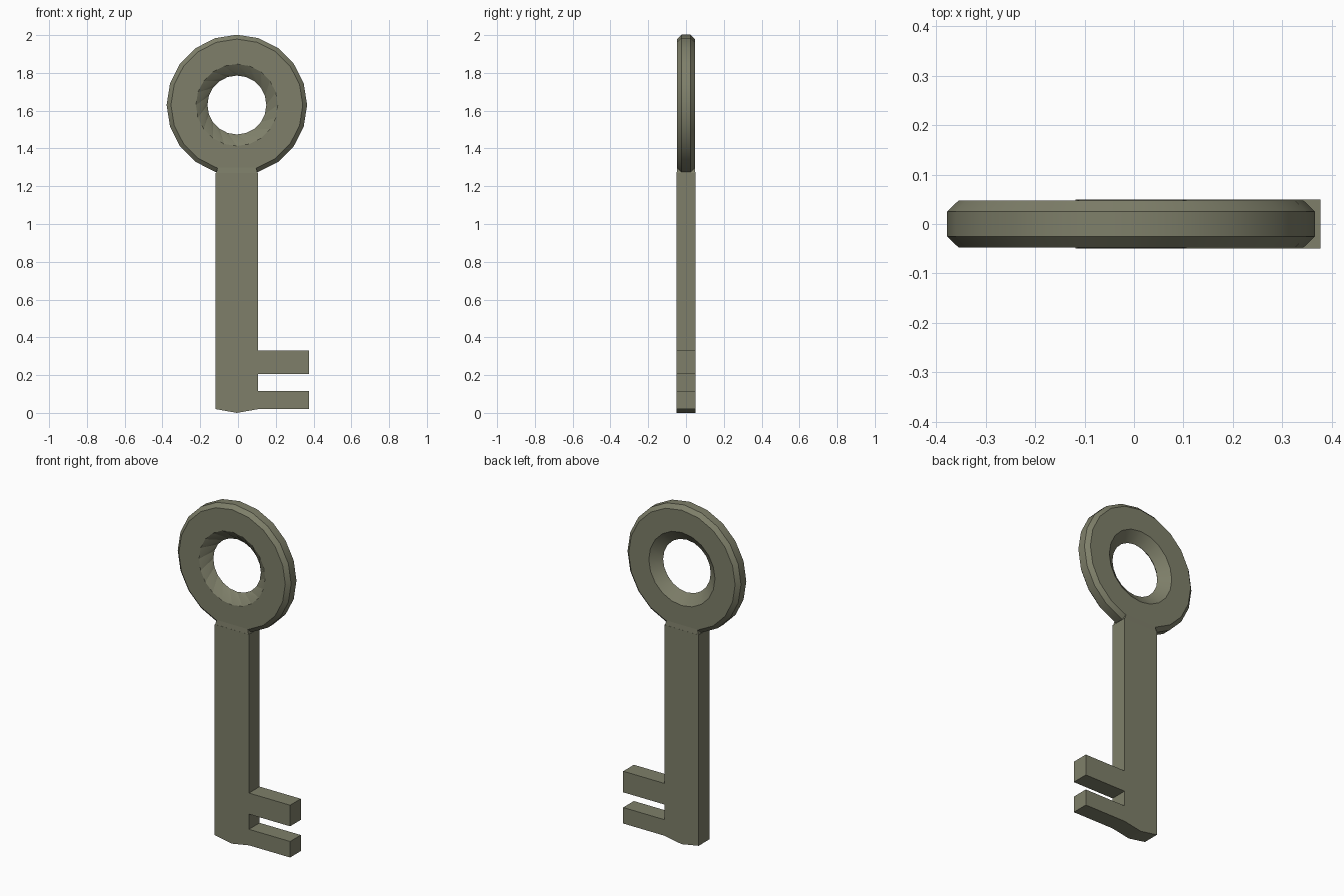
import bpy, bmesh
from math import sin, cos, pi, radians

cube = bpy.data.objects.get("Cube")
if cube:
    bpy.data.objects.remove(cube, do_unlink=True)

# Single dull olive metal
metal = bpy.data.materials.new("olive_grey_metal")
metal.use_nodes = True
colour = (0.21, 0.213, 0.143, 1)
metal.diffuse_color = colour
metal.node_tree.nodes["Principled BSDF"].inputs["Base Color"].default_value = colour

CX = -0.006      # centre line of shaft and bow
BOW_Z = 1.63
SIDES = 20


def finish(bm, name):
    bmesh.ops.recalc_face_normals(bm, faces=bm.faces)
    mesh = bpy.data.meshes.new(name)
    bm.to_mesh(mesh)
    bm.free()
    mesh.materials.append(metal)
    obj = bpy.data.objects.new(name, mesh)
    bpy.context.collection.objects.link(obj)
    return obj


def make_bow():
    # (radius, y, twist in steps) round the cross-section
    section = [(0.372, -0.025, 0), (0.349, -0.047, 0), (0.217, -0.047, 0),
               (0.156, 0, 1), (0.217, 0.047, 0), (0.349, 0.047, 0), (0.372, 0.025, 0)]
    bm = bmesh.new()
    rings = []
    for r, y, twist in section:
        angles = [2 * pi * (i + twist) / SIDES for i in range(SIDES)]
        rings.append([bm.verts.new((CX + r * sin(a), y, BOW_Z + r * cos(a))) for a in angles])
    hole_faces = []
    for k, ring in enumerate(rings):
        nxt = rings[(k + 1) % len(rings)]
        for i in range(SIDES):
            j = (i + 1) % SIDES
            face = bm.faces.new((ring[i], ring[j], nxt[j], nxt[i]))
            if k in (2, 3):
                hole_faces.append(face)
    # Skewed facets inside the hole
    bmesh.ops.triangulate(bm, faces=hole_faces, quad_method='FIXED')
    return finish(bm, "bow_ring")


def make_blade():
    # Shaft with pointed foot and two teeth, as one extruded outline
    left, right, tip = CX - 0.112, CX + 0.113, 0.377
    outline = [(CX, 0), (right, 0.02), (tip, 0.02), (tip, 0.115), (right, 0.115),
               (right, 0.205), (tip, 0.205), (tip, 0.33), (right, 0.33),
               (right, 1.27), (left, 1.27), (left, 0.02)]
    bm = bmesh.new()
    face = bm.faces.new([bm.verts.new((x, -0.05, z)) for x, z in outline])
    out = bmesh.ops.extrude_face_region(bm, geom=[face])
    verts = [g for g in out["geom"] if isinstance(g, bmesh.types.BMVert)]
    bmesh.ops.translate(bm, verts=verts, vec=(0, 0.1, 0))
    return finish(bm, "shaft_and_teeth")


def make_neck():
    # Tapered block that runs from the shaft into the bow
    bm = bmesh.new()
    bmesh.ops.create_cube(bm, size=2)
    for v in bm.verts:
        top = v.co.z > 0
        v.co.x = CX + v.co.x * (0.098 if top else 0.112)
        v.co.y *= 0.046 if top else 0.05
        v.co.z = 1.31 if top else 1.262
    return finish(bm, "neck")


bow = make_bow()
make_blade()
make_neck()

# Rounded rim shades smoothly, bevel edges stay sharp
bpy.ops.object.select_all(action='DESELECT')
bow.select_set(True)
bpy.context.view_layer.objects.active = bow
bpy.ops.object.shade_smooth_by_angle(angle=radians(25))
